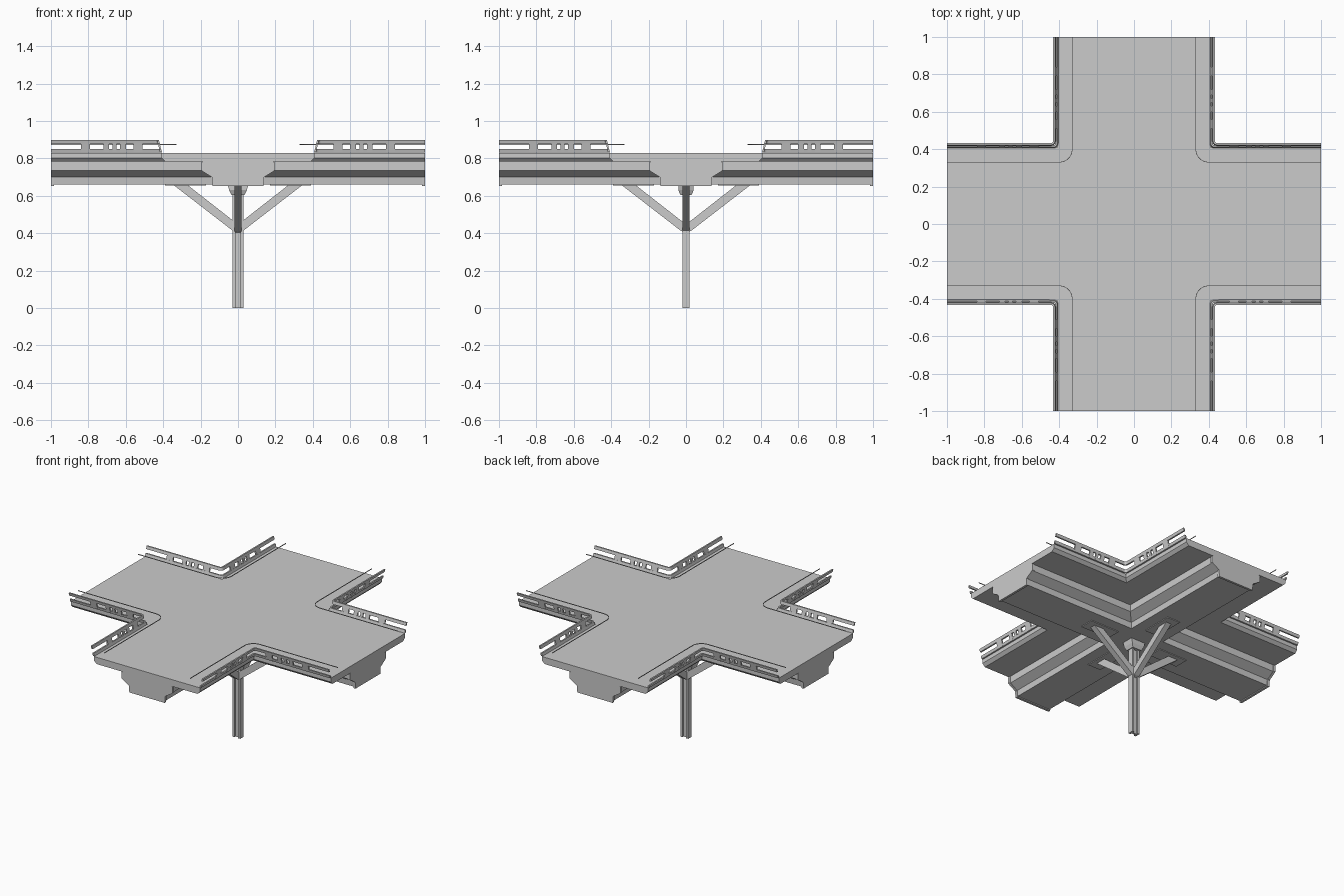
import bpy, bmesh, math
from mathutils import Matrix

if "Cube" in bpy.data.objects:
    bpy.data.objects.remove(bpy.data.objects["Cube"])


def finish(name, bm, copies=1):
    # repeat the mesh by quarter turns round the z axis, then make an object
    base = bm.verts[:] + bm.edges[:] + bm.faces[:]
    for i in range(1, copies):
        new = bmesh.ops.duplicate(bm, geom=base)["geom"]
        vs = [v for v in new if isinstance(v, bmesh.types.BMVert)]
        bmesh.ops.rotate(bm, verts=vs, matrix=Matrix.Rotation(i * math.pi / 2, 3, 'Z'))
    bmesh.ops.recalc_face_normals(bm, faces=bm.faces[:])
    me = bpy.data.meshes.new(name)
    bm.to_mesh(me)
    bm.free()
    ob = bpy.data.objects.new(name, me)
    bpy.context.collection.objects.link(ob)
    return ob


def loft(bm, rings):
    # closed rings joined by quads and capped at both ends
    rows = [[bm.verts.new(p) for p in r] for r in rings]
    n = len(rows[0])
    for a, b in zip(rows, rows[1:]):
        for i in range(n):
            j = (i + 1) % n
            bm.faces.new((a[i], a[j], b[j], b[i]))
    bm.faces.new(rows[0][::-1])
    bm.faces.new(rows[-1])


def cross(d, z):
    quarter = [(1, -d), (1, d), (d, d)]
    pts = []
    for i in range(4):
        c, s = round(math.cos(i * math.pi / 2)), round(math.sin(i * math.pi / 2))
        pts += [(c * x - s * y, s * x + c * y, z) for x, y in quarter]
    return pts


def rect(w, h, z):
    return [(-w, -h, z), (w, -h, z), (w, h, z), (-w, h, z)]


def corner_bar(name, profile, r, steps):
    # sweep a (distance, height) profile along an L with a rounded corner
    c = min(d for d, z in profile) + r
    rings = [[(1, d, z) for d, z in profile]]
    for k in range(steps + 1):
        a = math.pi * 1.5 - k * math.pi / 2 / steps
        # radius shrinks as the profile moves towards the corner centre
        rings.append([(c + (c - d) * math.cos(a), c + (c - d) * math.sin(a), z)
                      for d, z in profile])
    rings.append([(d, 1, z) for d, z in profile])
    bm = bmesh.new()
    loft(bm, rings)
    return finish(name, bm, 4)


# cross-shaped deck with stepped girder underneath
profile = [(.408, .83), (.408, .803), (.388, .783), (.19, .783),
           (.19, .735), (.135, .70), (.13, .66)]
bm = bmesh.new()
loft(bm, [cross(d, z) for d, z in profile])
finish("deck", bm)

# end plates of the girders
half = [(.196, .78), (.196, .735), (.14, .70), (.136, .653)]
outline = half + [(-y, z) for y, z in reversed(half)]
bm = bmesh.new()
loft(bm, [[(x, y, z) for y, z in outline] for x in (.984, 1.0)])
finish("girder_end_plates", bm, 4)

# guard rails, leaning outwards, and the thin inner handrail
corner_bar("lower_rail", [(.405, .832), (.416, .832), (.421, .851), (.411, .851)], .025, 4)
corner_bar("upper_rail", [(.418, .878), (.428, .878), (.433, .898), (.423, .898)], .025, 4)
corner_bar("inner_handrail", [(.329, .872), (.332, .872), (.332, .877), (.329, .877)], .07, 8)

# upright panels between the rails
bm = bmesh.new()
for a, b in [(.51, .56), (.60, .63), (.65, .67), (.69, .72), (.79, .84)]:
    sec = [(.407, .832), (.417, .832), (.429, .882), (.419, .882)]
    loft(bm, [[(s, d, z) for d, z in sec] for s in (a, b)])
    loft(bm, [[(d, s, z) for d, z in sec] for s in (a, b)])
finish("rail_panels", bm, 4)

# column with an I-shaped section
q = [(.03, -.019), (.03, .019), (.014, .019), (.014, .007)]
sec = q + [(-x, y) for x, y in reversed(q[1:])]
sec += [(-.03, -.019), (-.014, -.019), (-.014, -.007), (.014, -.007), (.014, -.019)]
bm = bmesh.new()
loft(bm, [[(x, y, z) for x, y in sec] for z in (0, .66)])
finish("column", bm)

# column head
bm = bmesh.new()
loft(bm, [rect(.035, .03, .605), rect(.047, .041, .63), rect(.056, .041, .662)])
finish("column_head", bm)

# diagonal struts and their bearing plates
bm = bmesh.new()
side = [(.01, .405), (.03, .415), (.35, .662), (.275, .662), (.01, .455)]
loft(bm, [[(x, y, z) for x, z in side] for y in (-.02, .02)])
finish("struts", bm, 4)
bm = bmesh.new()
loft(bm, [[(x + .28, y, z) for x, y, z in rect(.11, .05, z)] for z in (.655, .662)])
finish("bearing_plates", bm, 4)
